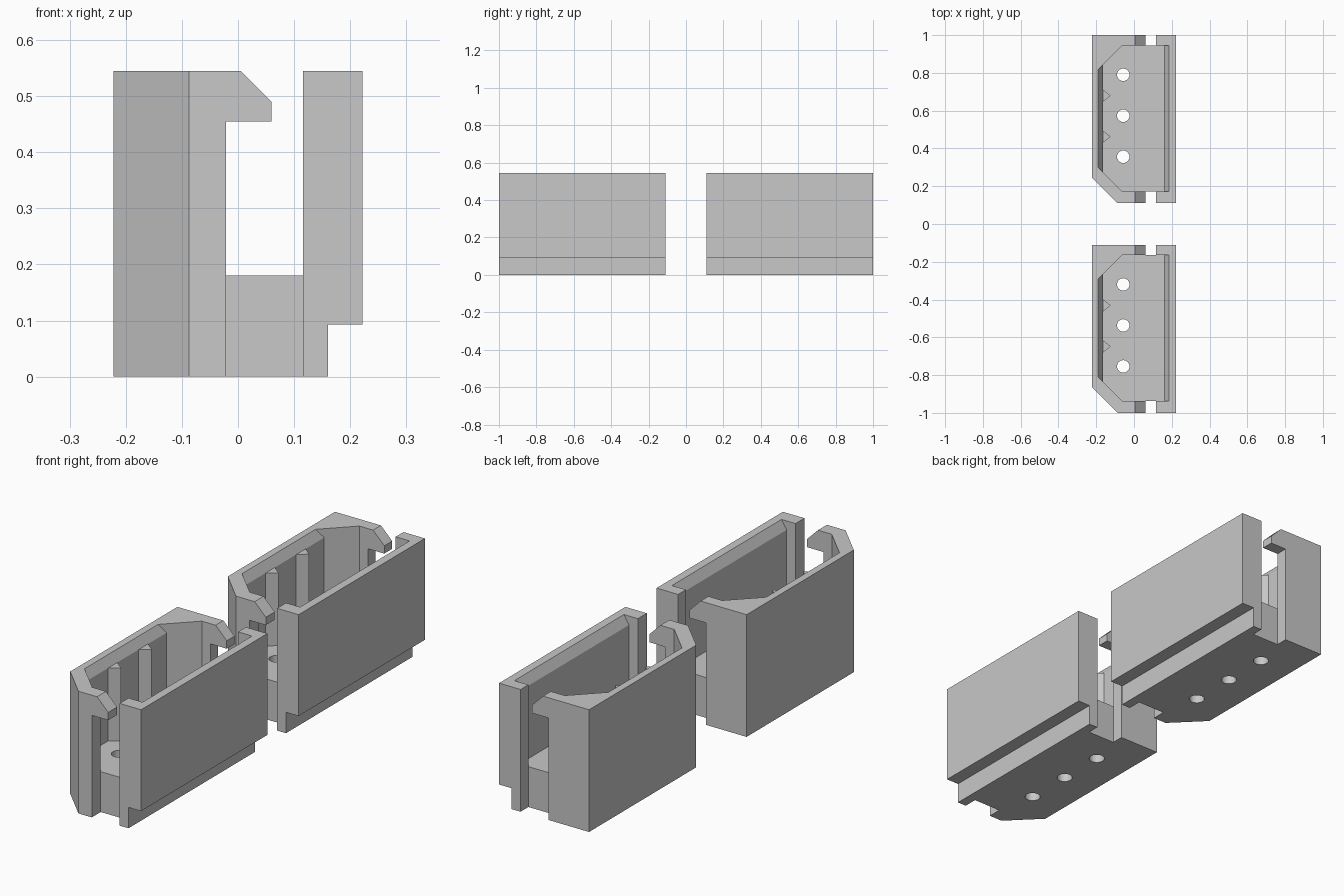
import bpy
import bmesh
from math import cos, sin, tau

cube = bpy.data.objects.get("Cube")
if cube:
    bpy.data.objects.remove(cube, do_unlink=True)

gray = bpy.data.materials.new("light gray plastic")
gray.use_nodes = True
gray.diffuse_color = (0.58, 0.58, 0.58, 1)
gray.node_tree.nodes["Principled BSDF"].inputs["Base Color"].default_value = gray.diffuse_color


def loft(name, loops):
    """Closed solid skinned through matching loops of points."""
    bm = bmesh.new()
    rings = [[bm.verts.new(p) for p in loop] for loop in loops]
    bm.faces.new(rings[0])
    bm.faces.new(rings[-1])
    n = len(rings[0])
    for a, b in zip(rings, rings[1:]):
        for i in range(n):
            j = (i + 1) % n
            bm.faces.new((a[i], a[j], b[j], b[i]))
    bmesh.ops.recalc_face_normals(bm, faces=bm.faces)
    mesh = bpy.data.meshes.new(name)
    bm.to_mesh(mesh)
    bm.free()
    mesh.materials.append(gray)
    obj = bpy.data.objects.new(name, mesh)
    bpy.context.collection.objects.link(obj)
    return obj


def along_y(name, profile, y0, y1):
    return loft(name, [[(x, y, z) for x, z in profile] for y in (y0, y1)])


def along_z(name, outline, z0, z1):
    return loft(name, [[(x, y, z) for x, y in outline] for z in (z0, z1)])


def cut(body, cutter):
    """Subtract the cutter for good, then drop it."""
    mod = body.modifiers.new("cut", "BOOLEAN")
    mod.operation = "DIFFERENCE"
    mod.solver = "EXACT"
    mod.object = cutter
    bpy.context.view_layer.update()
    graph = bpy.context.evaluated_depsgraph_get()
    mesh = bpy.data.meshes.new_from_object(body.evaluated_get(graph))
    body.modifiers.clear()
    body.data = mesh
    bpy.data.objects.remove(cutter, do_unlink=True)


FRONT, BACK = 0.11, 1.0            # outer ends of one holder
IN_FRONT, IN_BACK = 0.173, 0.945   # cavity ends
LEFT, RIGHT, TOP = -0.222, 0.222, 0.545
FLOOR, LEAD_IN = 0.18, 0.505
SHIFT = -1.11

# Outer block with the step under the right wall
holder = along_y("holder_body", [(LEFT, 0), (0.16, 0), (0.16, 0.093), (RIGHT, 0.093),
                                 (RIGHT, TOP), (LEFT, TOP)], FRONT, BACK)

# Slanted front corner
cut(holder, along_z("corner_cutter", [(-0.32, FRONT + 0.233), (-0.32, FRONT - 0.1),
                                      (0.013, FRONT - 0.1)], -0.1, 0.7))


def cavity_loop(x0, x1, z):
    """Cavity outline with two slanted corners on the low-x side."""
    slant = -0.063 - x0
    return [(x0, IN_FRONT + slant, z), (-0.063, IN_FRONT, z), (x1, IN_FRONT, z),
            (x1, IN_BACK, z), (-0.063, IN_BACK, z), (x0, IN_BACK - slant, z)]


# Cavity with sloped lead-ins along both long walls
cut(holder, loft("cavity_cutter", [cavity_loop(-0.165, 0.16, FLOOR),
                                   cavity_loop(-0.165, 0.16, LEAD_IN),
                                   cavity_loop(-0.215, 0.21, 2 * TOP - LEAD_IN)]))

# End slots, leaving a hooked lip over each opening
slot = [(-0.021, -0.1), (0.116, -0.1), (0.116, 0.645), (-0.095, 0.645),
        (0.06, 0.49), (0.06, 0.455), (-0.021, 0.455)]
for y0, y1 in ((FRONT - 0.1, IN_FRONT), (IN_BACK, BACK + 0.1)):
    cut(holder, along_y("slot_cutter", slot, y0, y1))

# Three round holes through the floor
for k in (-1, 0, 1):
    ring = [(-0.057 + 0.033 * cos(tau * i / 32), 0.573 + 0.217 * k + 0.033 * sin(tau * i / 32))
            for i in range(32)]
    cut(holder, along_z("hole_cutter", ring, -0.1, 0.3))

# Triangular ribs on the inner wall, sunk slightly into wall and floor
parts = [holder]
for name, y in (("front_rib", 0.462), ("back_rib", 0.679)):
    parts.append(along_z(name, [(-0.17, y - 0.033), (-0.165, y - 0.033), (-0.124, y),
                                (-0.165, y + 0.033), (-0.17, y + 0.033)],
                         FLOOR - 0.01, LEAD_IN))

# Second identical holder in front of the first
for part in parts:
    twin = part.copy()
    twin.name = "front_" + part.name
    twin.location.y = SHIFT
    bpy.context.collection.objects.link(twin)
